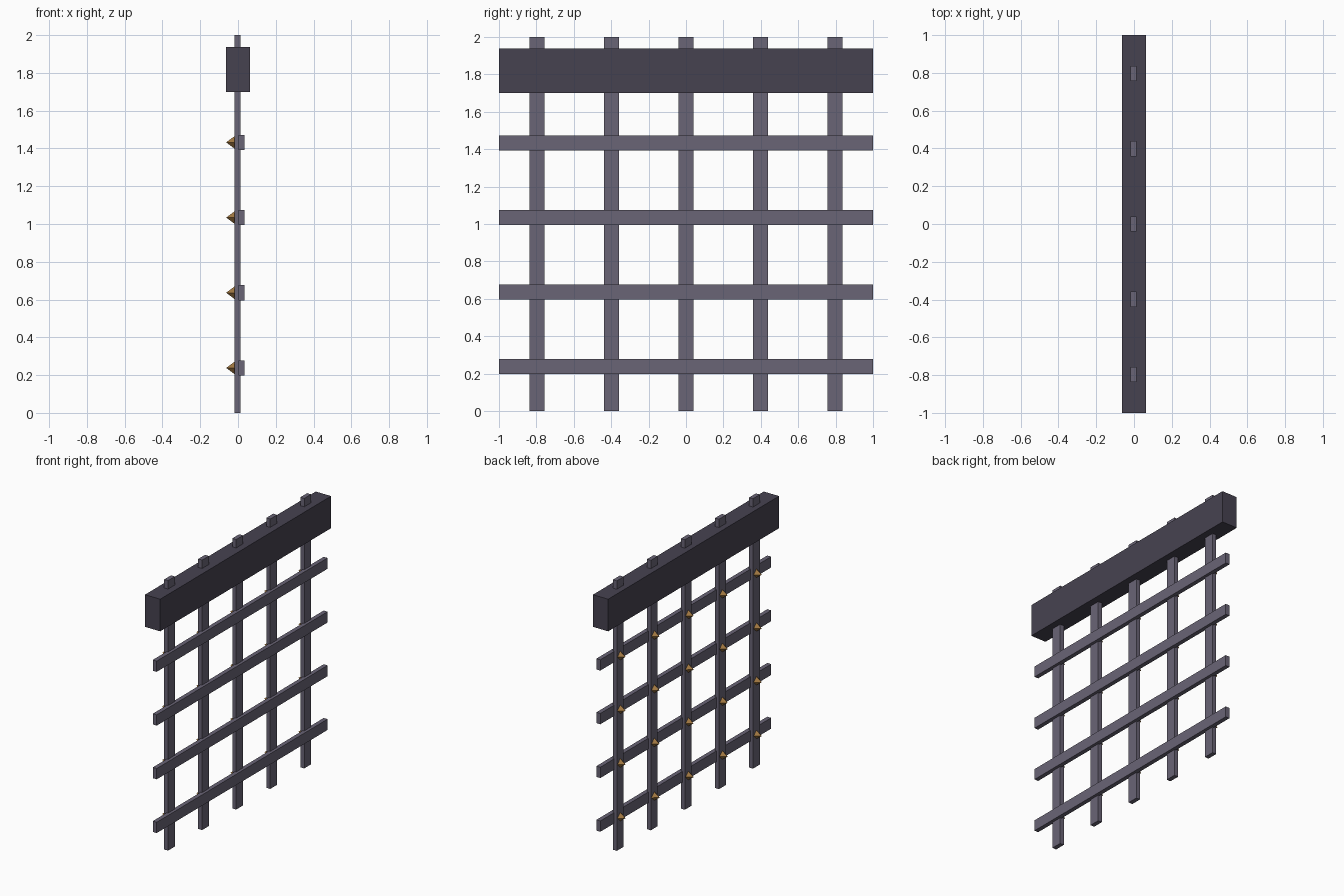
import bpy, bmesh, math
from mathutils import Matrix

if "Cube" in bpy.data.objects:
    bpy.data.objects.remove(bpy.data.objects["Cube"])


def material(name, rgb):
    m = bpy.data.materials.new(name)
    m.diffuse_color = (*rgb, 1)
    m.use_nodes = True
    m.node_tree.nodes["Principled BSDF"].inputs["Base Color"].default_value = m.diffuse_color
    return m


DARK = material("dark iron", (0.062, 0.055, 0.081))
IRON = material("grey iron", (0.142, 0.128, 0.18))
BRASS = material("brass", (0.36, 0.19, 0.055))


def finish(bm, name, mat):
    mesh = bpy.data.meshes.new(name)
    bm.to_mesh(mesh)
    bm.free()
    mesh.materials.append(mat)
    bpy.context.collection.objects.link(bpy.data.objects.new(name, mesh))


def box(name, lo, hi, mat):
    bm = bmesh.new()
    size = [b - a for a, b in zip(lo, hi)]
    mid = [(a + b) / 2 for a, b in zip(lo, hi)]
    bmesh.ops.create_cube(bm, size=1, matrix=Matrix.Translation(mid) @ Matrix.Diagonal((*size, 1)))
    finish(bm, name, mat)


def stud(name, y, z):
    # four-sided spike pointing to -x, one corner up
    bm = bmesh.new()
    base, tip = -0.017, -0.0625
    turn = Matrix.Rotation(-math.pi / 2, 4, 'Y')
    bmesh.ops.create_cone(bm, cap_ends=True, segments=4, radius1=0.034, radius2=0,
                          depth=base - tip,
                          matrix=Matrix.Translation(((base + tip) / 2, y, z)) @ turn)
    finish(bm, name, BRASS)


bar_y = [-0.797 + 0.3985 * i for i in range(5)]
rail_z = [0.238 + 0.398 * i for i in range(4)]

# heavy top beam
box("top_beam", (-0.0625, -1, 1.70), (0.0625, 1, 1.938), DARK)

# upright bars
for i, y in enumerate(bar_y):
    box(f"upright_bar_{i}", (-0.019, y - 0.04, 0), (0.013, y + 0.04, 2), IRON)

# cross rails behind the uprights
for i, z in enumerate(rail_z):
    box(f"cross_rail_{i}", (0.002, -1, z - 0.04), (0.034, 1, z + 0.04), IRON)

# studs at every crossing
for i, y in enumerate(bar_y):
    for j, z in enumerate(rail_z):
        stud(f"stud_{i}_{j}", y, z)
